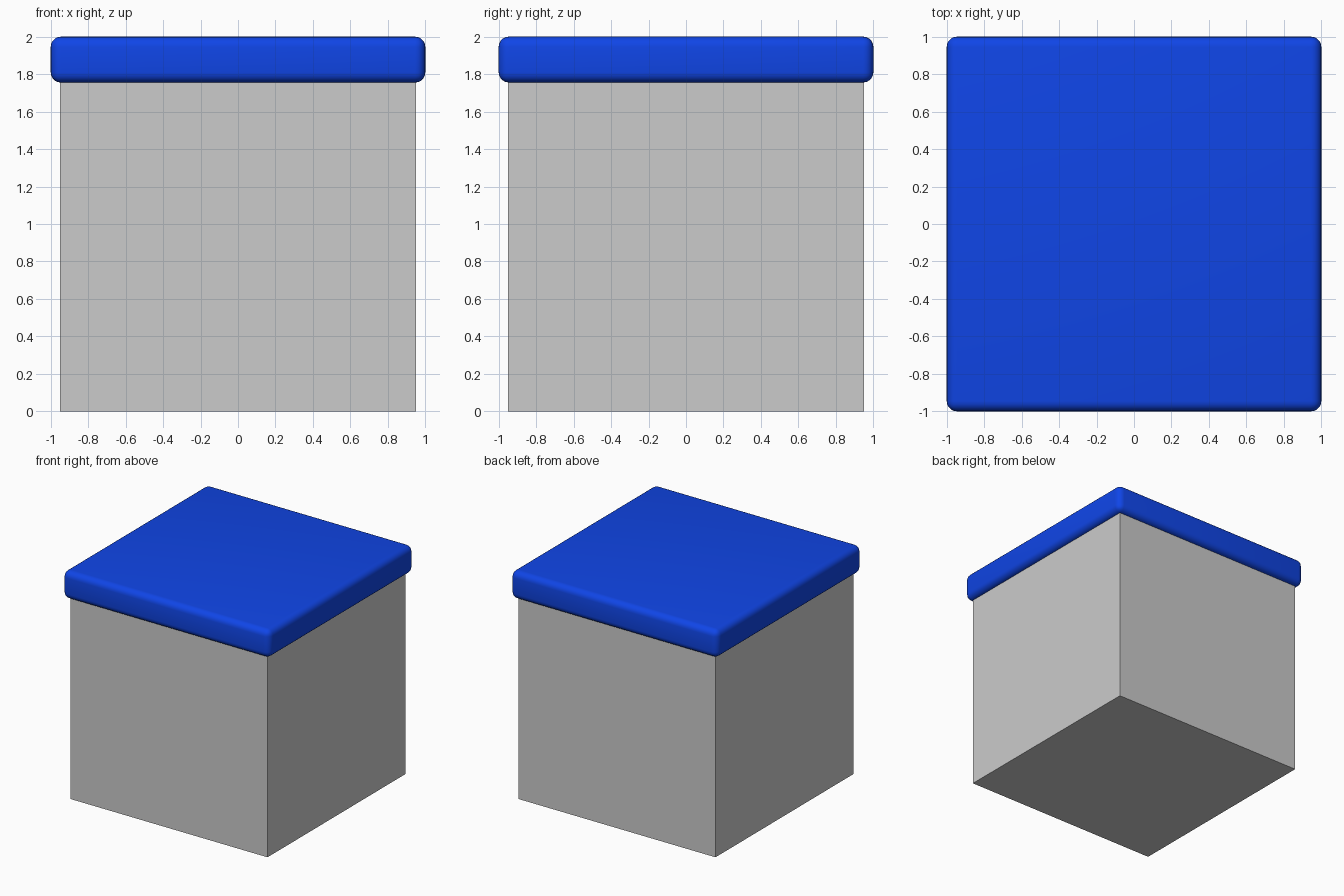
import bpy

if "Cube" in bpy.data.objects:
    bpy.data.objects.remove(bpy.data.objects["Cube"])


def box(name, size_xy, z0, z1):
    """Box centred on x and y, spanning z0 to z1."""
    bpy.ops.mesh.primitive_cube_add(size=1, location=(0, 0, (z0 + z1) / 2))
    obj = bpy.context.object
    obj.name = name
    obj.scale = (size_xy, size_xy, z1 - z0)
    bpy.ops.object.transform_apply(location=False, rotation=False, scale=True)
    return obj


# Plain square base
box("base", 1.90, 0.0, 1.755)

# Cushioned top with rounded edges, overhanging the base
cushion = box("cushion", 2.0, 1.755, 2.0)
bevel = cushion.modifiers.new("rounded_edges", "BEVEL")
bevel.width = 0.055
bevel.segments = 5
bpy.ops.object.modifier_apply(modifier=bevel.name)
bpy.ops.object.shade_smooth_by_angle()

blue = bpy.data.materials.new("blue_fabric")
blue.diffuse_color = (0.005, 0.06, 0.8, 1)
blue.use_nodes = True
blue.node_tree.nodes["Principled BSDF"].inputs["Base Color"].default_value = blue.diffuse_color
cushion.data.materials.append(blue)
